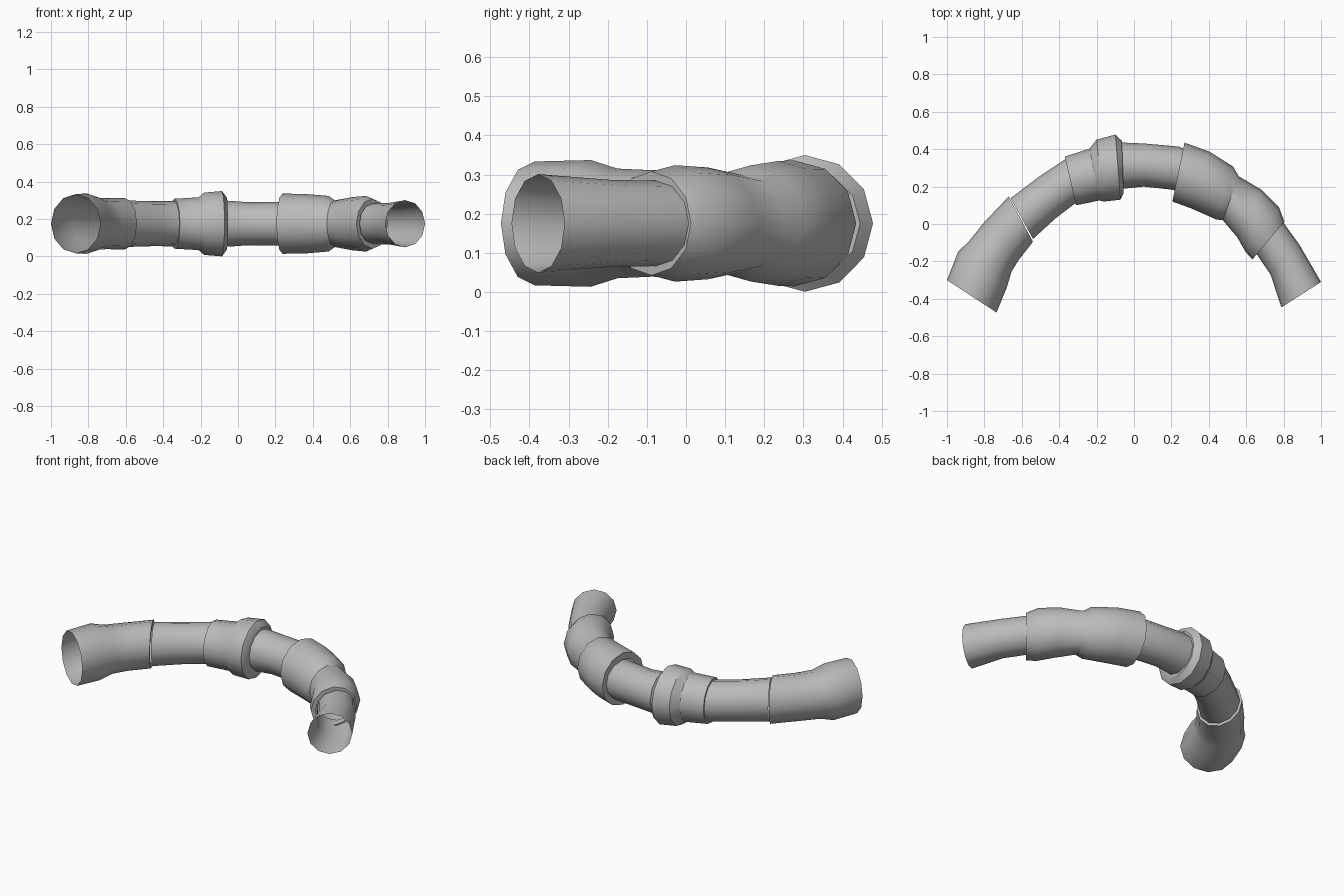
import bpy
import math
from mathutils import Vector

SIDES = 12
AXIS_Z = 0.175

cube = bpy.data.objects.get("Cube")
if cube:
    bpy.data.objects.remove(cube, do_unlink=True)

grey = bpy.data.materials.new("pipe grey")
grey.use_nodes = True
grey.diffuse_color = (0.5, 0.5, 0.5, 1)
grey.node_tree.nodes["Principled BSDF"].inputs["Base Color"].default_value = grey.diffuse_color


def ring(station, scale=1.0):
    """Circle whose diameter spans the outer and inner edge of the bend."""
    outer = Vector((station[0], station[1], AXIS_Z))
    inner = Vector((station[2], station[3], AXIS_Z))
    centre = (outer + inner) / 2
    side = (outer - inner) / 2 * scale
    up = Vector((0, 0, side.length))
    angles = [math.tau * k / SIDES for k in range(SIDES)]
    return [centre + side * math.cos(a) + up * math.sin(a) for a in angles]


def tube(name, stations, start_lip=None, end_lip=None):
    """Loft open rings; a lip closes a step down to the neighbouring pipe."""
    rings = [ring(s) for s in stations]
    if start_lip:
        rings.insert(0, ring(stations[0], start_lip))
    if end_lip:
        rings.append(ring(stations[-1], end_lip))
    verts = [v for r in rings for v in r]
    faces = []
    for i in range(len(rings) - 1):
        for k in range(SIDES):
            a, b = i * SIDES + k, i * SIDES + (k + 1) % SIDES
            faces.append((a, b, b + SIDES, a + SIDES))
    mesh = bpy.data.meshes.new(name)
    mesh.from_pydata(verts, [], faces)
    mesh.materials.append(grey)
    obj = bpy.data.objects.new(name, mesh)
    bpy.context.collection.objects.link(obj)
    bpy.ops.object.select_all(action='DESELECT')
    obj.select_set(True)
    bpy.context.view_layer.objects.active = obj
    bpy.ops.object.shade_smooth_by_angle(angle=math.radians(32))


# Each station: outer x, outer y, inner x, inner y

# Wide open end on the right
tube("flared_end", [
    (-1.0, -.30, -.735, -.473), (-.94, -.147, -.68, -.34),
    (-.885, -.095, -.655, -.255), (-.8, .01, -.615, -.19),
    (-.67, .147, -.54, -.095)], end_lip=.85)

# Plain bend leading into the collar
tube("right_bend", [
    (-.66, .138, -.54, -.08), (-.505, .255, -.42, .03),
    (-.37, .345, -.315, .11), (-.3, .37, -.25, .135)])

# Stepped collar with a chamfered rim
tube("collar", [
    (-.37, .36, -.31, .1), (-.238, .403, -.184, .126),
    (-.2, .451, -.163, .12), (-.1, .478, -.072, .13),
    (-.065, .445, -.055, .165)], start_lip=.88, end_lip=.8)

# Straight pipe at the top of the arch
tube("centre_pipe", [
    (-.12, .435, -.1, .184), (-.05, .435, -.045, .19),
    (.06, .43, .05, .2), (.238, .414, .2, .184), (.3, .39, .25, .17)])

# Wide sleeve with a waist and a second bulge
tube("left_sleeve", [
    (.27, .435, .205, .12), (.403, .387, .307, .083),
    (.53, .307, .44, .024), (.56, .255, .475, .02),
    (.68, .184, .553, -.072), (.775, .09, .595, -.147),
    (.804, .013, .633, -.19)], start_lip=.74, end_lip=.8)

# Narrow open end on the left
tube("narrow_end", [
    (.77, .05, .61, -.09), (.804, -.0, .655, -.16),
    (.884, -.11, .73, -.27), (1.0, -.31, .788, -.446)])
